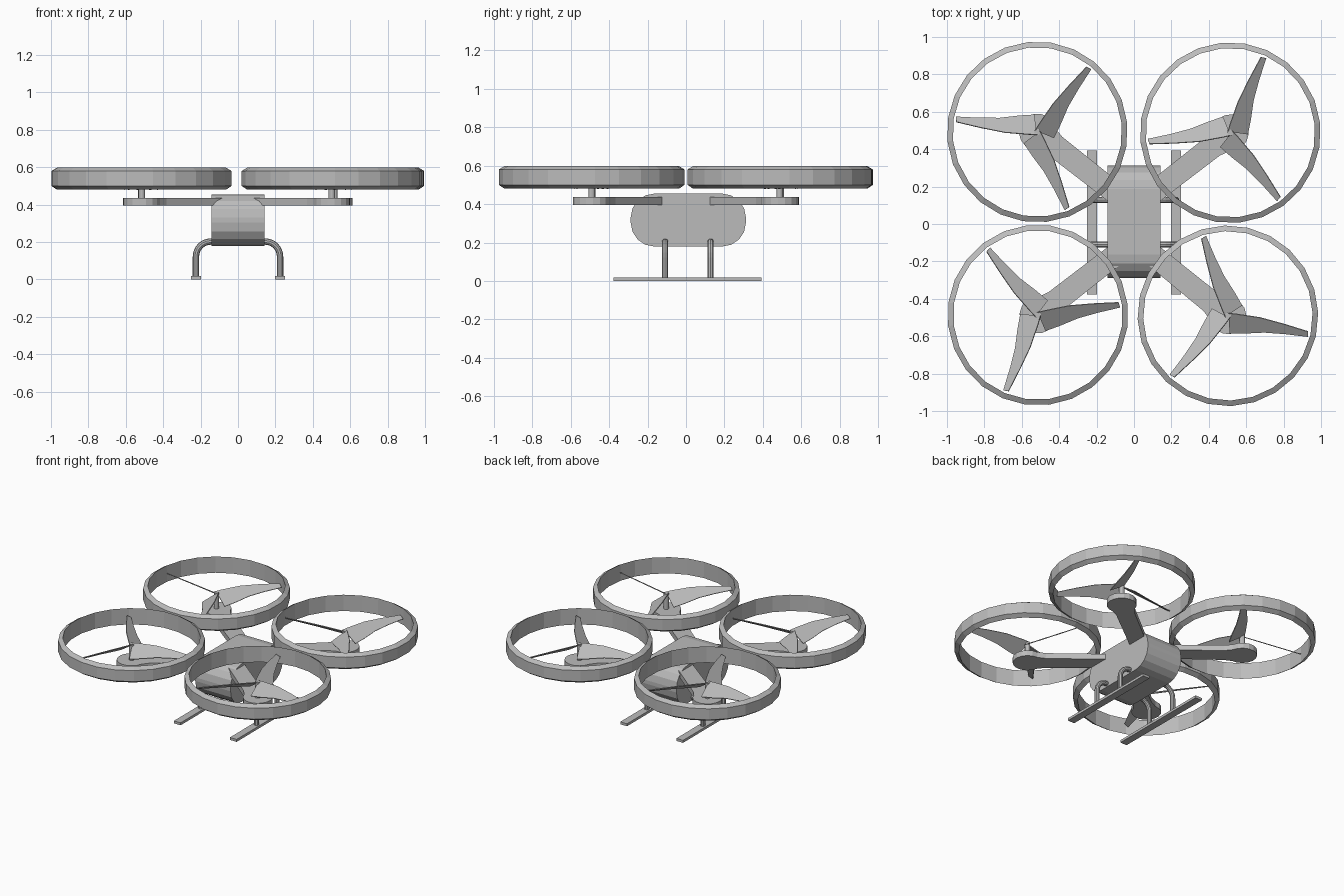
import bpy, bmesh, math
from mathutils import Matrix, Vector

cube = bpy.data.objects.get("Cube")
if cube:
    bpy.data.objects.remove(cube, do_unlink=True)

grey = bpy.data.materials.new("plain_grey")
grey.use_nodes = True
grey.diffuse_color = (0.5, 0.5, 0.5, 1)
grey.node_tree.nodes["Principled BSDF"].inputs["Base Color"].default_value = (0.5, 0.5, 0.5, 1)


def finish(bm, name):
    bmesh.ops.recalc_face_normals(bm, faces=bm.faces)
    mesh = bpy.data.meshes.new(name)
    bm.to_mesh(mesh)
    bm.free()
    mesh.materials.append(grey)
    obj = bpy.data.objects.new(name, mesh)
    bpy.context.collection.objects.link(obj)
    return obj


def prism(name, outline, depth, matrix):
    """Extrude a flat outline along local z, then place it."""
    bm = bmesh.new()
    face = bm.faces.new([bm.verts.new((x, y, -depth / 2)) for x, y in outline])
    out = bmesh.ops.extrude_face_region(bm, geom=[face])
    top = [v for v in out["geom"] if isinstance(v, bmesh.types.BMVert)]
    bmesh.ops.translate(bm, vec=(0, 0, depth), verts=top)
    bm.transform(matrix)
    return finish(bm, name)


def arc(cx, cy, r, start, end, steps):
    angles = [math.radians(start + (end - start) * i / steps) for i in range(steps + 1)]
    return [(cx + r * math.cos(a), cy + r * math.sin(a)) for a in angles]


def cylinder(name, radius, bottom, top, x, y, sides=12):
    return prism(name, arc(0, 0, radius, 0, 360 - 360 / sides, sides - 1), top - bottom,
                 Matrix.Translation((x, y, (bottom + top) / 2)))


# Body: rounded side profile, extruded across the width
W, H, R = 0.30, 0.138, 0.125
profile = []
for sx, sz, start in ((1, 1, 0), (-1, 1, 90), (-1, -1, 180), (1, -1, 270)):
    profile += arc(sx * (W - R), sz * (H - R), R, start, start + 90, 4)
to_side = Matrix(((0, 0, 1, 0), (1, 0, 0, 0.012), (0, 1, 0, 0.317), (0, 0, 0, 1)))
prism("body", profile, 0.284, to_side)


# Guard: a thin faceted band with its outer edges chamfered
def guard(name, x, y, turn, sides=24):
    section = [(0.453, 0.48), (0.483, 0.50), (0.483, 0.58), (0.453, 0.598)]
    bm = bmesh.new()
    rings = []
    for i in range(sides):
        a = math.radians(turn) + math.tau * i / sides
        rings.append([bm.verts.new((x + r * math.cos(a), y + r * math.sin(a), z)) for r, z in section])
    for i in range(sides):
        a, b = rings[i], rings[(i + 1) % sides]
        for j in range(4):
            k = (j + 1) % 4
            bm.faces.new((a[j], b[j], b[k], a[k]))
    finish(bm, name)


# Blade outline seen from above: root to tip and back
BLADE = [(0.0, 0.015), (0.04, 0.02), (0.17, 0.03), (0.30, 0.025), (0.436, 0.015),
         (0.442, -0.012), (0.32, -0.025), (0.21, -0.042), (0.11, -0.07), (0.03, -0.088)]
PITCH = math.radians(34)

rotors = [("back_right", -0.517, 0.492, 51), ("back_left", 0.515, 0.488, 66),
          ("front_right", -0.514, -0.487, 7), ("front_left", 0.502, -0.491, -13)]
for name, x, y, turn in rotors:
    guard(name + "_guard", x, y, turn)
    cylinder(name + "_shaft", 0.017, 0.42, 0.55, x, y)
    for n in range(3):
        place = (Matrix.Translation((x, y, 0.54))
                 @ Matrix.Rotation(math.radians(turn + 120 * n), 4, 'Z')
                 @ Matrix.Rotation(PITCH, 4, 'X'))
        stretched = [(u, v / math.cos(PITCH)) for u, v in BLADE]
        prism(f"{name}_blade_{n + 1}", stretched, 0.006, place)
    # Arm: a flat plate with a round motor end
    root = Vector((math.copysign(0.10, x), math.copysign(0.165, y)))
    heading = Vector((x, y)) - root
    length = heading.length
    outline = [(0, -0.058), (length - 0.12, -0.062)]
    outline += arc(length, 0, 0.098, -130, 130, 12)
    outline += [(length - 0.12, 0.062), (0, 0.058)]
    prism(name + "_arm", outline, 0.04, Matrix.Translation((root.x, root.y, 0.416))
          @ Matrix.Rotation(math.atan2(heading.y, heading.x), 4, 'Z'))


# Leg: a bent round tube from the body down to the skid
def leg(name, side, y, sides=10, r=0.017):
    path = [(0.10, 0.203, 90)]
    bend = arc(0.145, 0.123, 0.08, 90, 0, 6)
    path += [(px, pz, 90 - 15 * i) for i, (px, pz) in enumerate(bend)]
    path.append((0.225, 0.01, 0))
    bm = bmesh.new()
    loops = []
    for px, pz, tilt in path:
        t = math.radians(tilt)
        loop = []
        for i in range(sides):
            a = math.tau * i / sides
            c = r * math.cos(a)
            loop.append(bm.verts.new((side * (px + c * math.cos(t)), y + r * math.sin(a),
                                      pz + c * math.sin(t))))
        loops.append(loop)
    for a, b in zip(loops, loops[1:]):
        for i in range(sides):
            j = (i + 1) % sides
            bm.faces.new((a[i], a[j], b[j], b[i]))
    bm.faces.new(loops[0])
    bm.faces.new(loops[-1])
    finish(bm, name)


# Landing gear: two legs and a flat skid on each side
for side, label in ((1, "left"), (-1, "right")):
    leg("front_" + label + "_leg", side, -0.109)
    leg("back_" + label + "_leg", side, 0.128)
    skid = [(-0.027, -0.385), (0.027, -0.385), (0.027, 0.385), (-0.027, 0.385)]
    prism(label + "_skid", skid, 0.018, Matrix.Translation((side * 0.225, 0.009, 0.009)))
